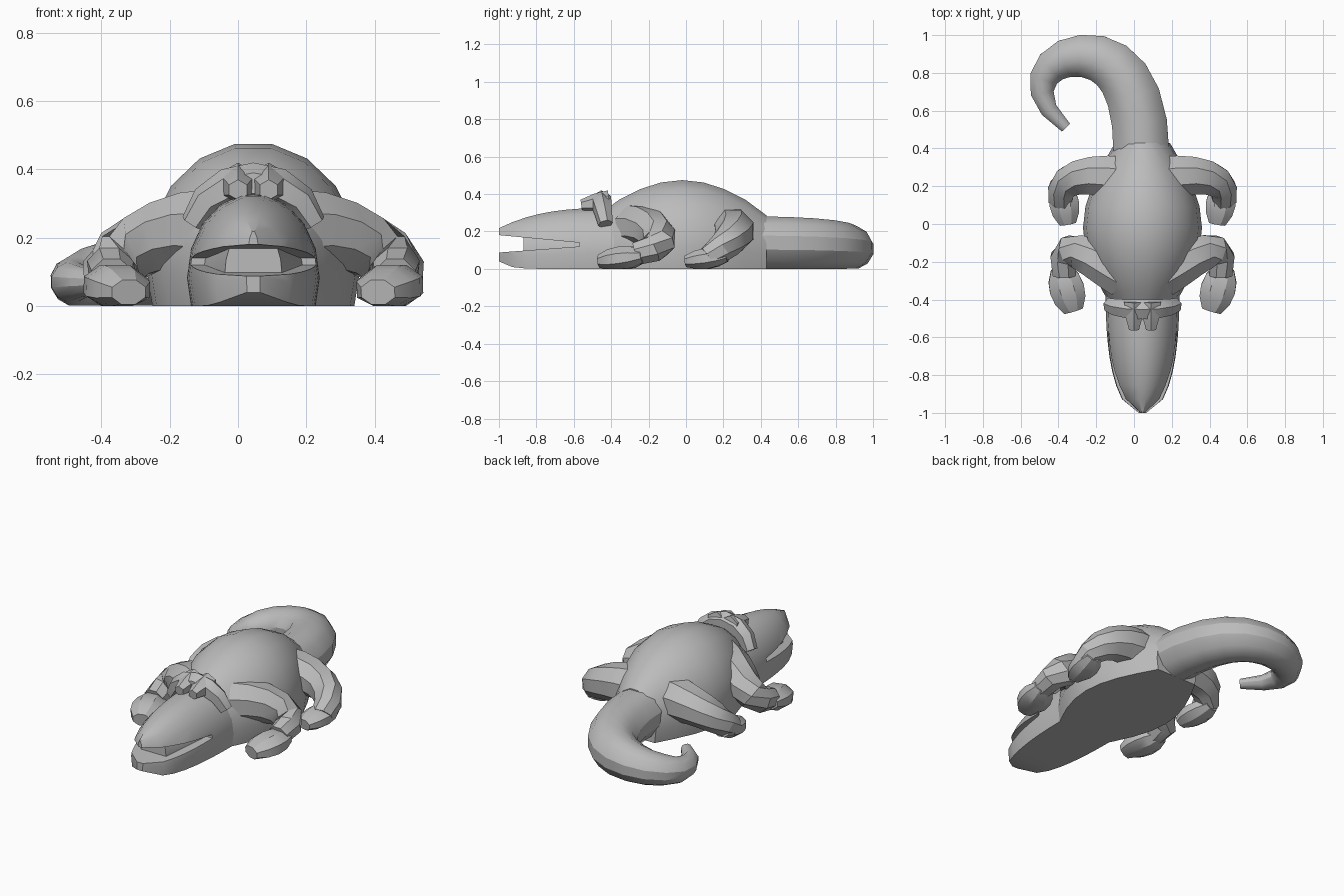
import bpy, bmesh
from math import sin, cos, pi, sqrt, radians
from mathutils import Vector
from mathutils.geometry import interpolate_bezier

cube = bpy.data.objects.get("Cube")
if cube:
    bpy.data.objects.remove(cube, do_unlink=True)

AXIS = 0.045  # centre line of head and trunk
grey = bpy.data.materials.new("stone_grey")
grey.use_nodes = True
grey.diffuse_color = (0.5, 0.5, 0.5, 1)
grey.node_tree.nodes["Principled BSDF"].inputs["Base Color"].default_value = grey.diffuse_color


def loft(name, rings):
    """Skin a list of equal-length point rings, flatten them on the ground and cap both ends."""
    bm = bmesh.new()
    loops = [[bm.verts.new((x, y, max(z, 0))) for x, y, z in ring] for ring in rings]
    count = len(loops[0])
    for a, b in zip(loops, loops[1:]):
        for i in range(count):
            j = (i + 1) % count
            bm.faces.new((a[i], a[j], b[j], b[i]))
    bm.faces.new(loops[0])
    bm.faces.new(loops[-1])
    bmesh.ops.recalc_face_normals(bm, faces=bm.faces)
    mesh = bpy.data.meshes.new(name)
    bm.to_mesh(mesh)
    bm.free()
    mesh.materials.append(grey)
    ob = bpy.data.objects.new(name, mesh)
    bpy.context.collection.objects.link(ob)
    return ob


def steps(count):
    return [i / (count - 1) for i in range(count)]


def trunk(name, start, end, count, width, top, bottom):
    """Flat-bottomed dome sections along y, sized by rules of t from 0 to 1."""
    rings = []
    for t in steps(count):
        y = start + (end - start) * t
        low, height = bottom(t), top(t) - bottom(t)
        ring = []
        for s in steps(12):
            a = -0.35 + (pi + 0.7) * s
            rise = max(0, 0.25 + 0.75 * sin(a))
            ring.append((AXIS + width(t) * cos(a), y, low + height * rise))
        rings.append(ring)
    return loft(name, rings)


def tube(name, points, radius, sides, squash=1.0):
    """Sweep an ellipse along points, its half width set by a rule of t."""
    rings = []
    last = len(points) - 1
    for i, p in enumerate(points):
        along = (points[min(i + 1, last)] - points[max(i - 1, 0)]).normalized()
        side = along.cross(Vector((0, 0, 1))).normalized()
        up = side.cross(along)
        r = radius(i / last)
        angles = [2 * pi * (k + 0.5) / sides for k in range(sides)]
        rings.append([p + side * r * cos(a) + up * r * squash * sin(a) for a in angles])
    return loft(name, rings)


def bend(count, *controls):
    return interpolate_bezier(*[Vector(c) for c in controls], count)


def line(count, start, end):
    return [Vector(start).lerp(Vector(end), t) for t in steps(count)]


def both_sides(name, points, radius, sides, squash=1.0):
    flipped = [Vector((2 * AXIS - p.x, p.y, p.z)) for p in points]
    return [tube("left_" + name, points, radius, sides, squash),
            tube("right_" + name, flipped, radius, sides, squash)]


# Trunk, swelling to an arched back
parts = [trunk("body", -0.47, 0.43, 9,
               width=lambda t: 0.145 + 0.17 * sin(pi * t),
               top=lambda t: 0.29 + 0.19 * abs(sin(pi * t)) ** 0.85,
               bottom=lambda t: 0)]

# Head, tapering to a rounded snout, with a wedge cut out for the mouth
head = trunk("head", -0.35, -1, 10,
             width=lambda t: 0.02 + 0.175 * sqrt(1 - t ** 2.5),
             top=lambda t: 0.33 - 0.11 * t ** 3,
             bottom=lambda t: 0.04 * t ** 12)
wedge_side = [(-1.1, 0.08), (-0.57, 0.12), (-0.57, 0.14), (-1.1, 0.19)]
wedge = loft("mouth_cutter", [[(x, y, z) for y, z in wedge_side] for x in (-0.4, 0.5)])
cut = head.modifiers.new("mouth", "BOOLEAN")
cut.operation, cut.solver, cut.object = "DIFFERENCE", "EXACT", wedge
bpy.context.view_layer.update()
opened = bpy.data.meshes.new_from_object(head.evaluated_get(bpy.context.evaluated_depsgraph_get()))
head.modifiers.clear()
head.data = opened
bpy.data.objects.remove(wedge, do_unlink=True)
parts.append(head)

# Lining that closes the back of the mouth behind the lips
parts.append(trunk("mouth_lining", -0.5, -0.87, 4,
                   width=lambda t: 0.165 - 0.08 * t,
                   top=lambda t: 0.25, bottom=lambda t: 0.02))

# Brow ridge arched across the head, with two heavy eyes facing forward
brow = bend(7, (-0.13, -0.43, 0.24), (-0.08, -0.46, 0.4), (0.17, -0.46, 0.4), (0.22, -0.43, 0.24))
parts.append(tube("brow_ridge", brow, lambda t: 0.04 + 0.02 * sin(pi * t), 6))
parts += both_sides("eye", line(3, (0.09, -0.41, 0.36), (0.09, -0.56, 0.34)),
                    lambda t: 0.06 - 0.03 * t * t, 6)

# Legs, thick at the body, bent outward and forward
front_leg = bend(7, (0.15, -0.27, 0.22), (0.3, -0.2, 0.25), (0.5, -0.02, 0.12), (0.46, -0.27, 0.08))
back_leg = bend(7, (0.17, 0.24, 0.2), (0.3, 0.27, 0.22), (0.5, 0.27, 0.16), (0.48, 0.12, 0.06))
for name, path in (("front_leg", front_leg), ("back_leg", back_leg)):
    parts += both_sides(name, path, lambda t: 0.13 - 0.065 * t, 8)

# Flat-soled feet
front_foot = line(5, (0.48, -0.23, 0.07), (0.41, -0.46, 0.04))
back_foot = line(5, (0.48, 0.22, 0.07), (0.44, 0, 0.04))
for name, path, size in (("front_foot", front_foot, 0.1), ("back_foot", back_foot, 0.085)):
    parts += both_sides(name, path, lambda t: size * sqrt(sin(pi * (0.1 + 0.8 * t))), 8, squash=0.7)

# Tail curling round to the right and thinning to a tip
tail = bend(7, (0.04, 0.36, 0), (0.04, 0.75, 0), (-0.1, 0.89, 0), (-0.28, 0.89, 0))
tail += bend(7, (-0.28, 0.89, 0), (-0.46, 0.89, 0), (-0.6, 0.7, 0), (-0.36, 0.51, 0))[1:]


def tail_radius(t):
    return 0.153 * (1 - 0.8 * t ** 1.7)


for t, p in zip(steps(len(tail)), tail):
    p.z = max(0.07, 0.92 * tail_radius(t))
parts.append(tube("tail", tail, tail_radius, 12, squash=0.95))

# Smooth shading with creases kept sharp
bpy.ops.object.select_all(action="DESELECT")
for ob in parts:
    ob.select_set(True)
bpy.context.view_layer.objects.active = head
bpy.ops.object.shade_smooth_by_angle(angle=radians(30))
